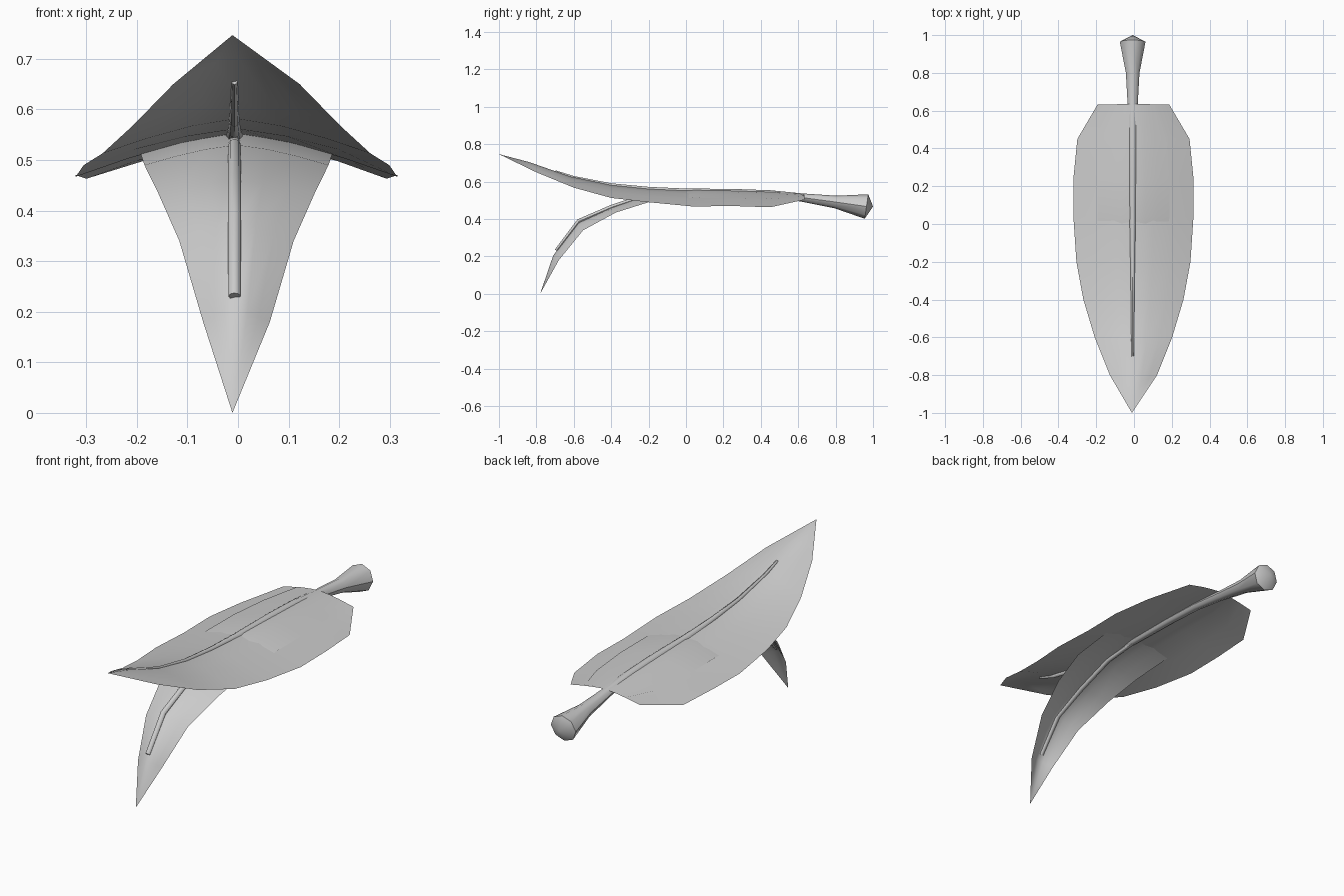
import bpy, bmesh, math
from mathutils import Vector

if "Cube" in bpy.data.objects:
    bpy.data.objects.remove(bpy.data.objects["Cube"])

grey = bpy.data.materials.new("leaf grey")
grey.diffuse_color = (0.6, 0.6, 0.6, 1)
grey.use_nodes = True
grey.node_tree.nodes["Principled BSDF"].inputs["Base Color"].default_value = grey.diffuse_color
CX = -0.003


def finish(name, bm, angle):
    me = bpy.data.meshes.new(name)
    bm.to_mesh(me)
    bm.free()
    ob = bpy.data.objects.new(name, me)
    bpy.context.collection.objects.link(ob)
    me.materials.append(grey)
    for o in bpy.context.selected_objects:
        o.select_set(False)
    ob.select_set(True)
    bpy.context.view_layer.objects.active = ob
    bpy.ops.object.shade_smooth_by_angle(angle=math.radians(angle))
    return ob


def leaf(name, stations):
    """Arched sheet; station = half width, centre (y, z), edge (y, z)."""
    bm = bmesh.new()
    rows = []
    for w, cy, cz, ey, ez in stations:
        if w == 0:
            rows.append([bm.verts.new((CX - 0.008, cy, cz))] * 7)
            continue
        row = []
        for i in range(-3, 4):
            f = abs(i) / 3
            k = f ** 1.4
            row.append(bm.verts.new((CX + w * i / 3, cy + (ey - cy) * k, cz + (ez - cz) * k)))
        rows.append(row)
    for a, b in zip(rows, rows[1:]):
        for i in range(6):
            vs = list(dict.fromkeys([a[i], a[i + 1], b[i + 1], b[i]]))
            bm.faces.new(vs)
    return finish(name, bm, 60)


def tube(name, path, sides=8, cap_y=None):
    """Tapered tube; path point = y, z, radius across, radius up."""
    bm = bmesh.new()
    rings = []
    for n, (y, z, rx, rz) in enumerate(path):
        p, q = path[max(n - 1, 0)], path[min(n + 1, len(path) - 1)]
        t = Vector((0, q[0] - p[0], q[1] - p[1])).normalized()
        up = Vector((0, -t.z, t.y))
        ring = []
        for i in range(sides):
            a = 2 * math.pi * i / sides
            ring.append(bm.verts.new(Vector((-0.007, y, z)) + Vector((rx * math.cos(a), 0, 0)) + up * rz * math.sin(a)))
        rings.append(ring)
    for a, b in zip(rings, rings[1:]):
        for i in range(sides):
            j = (i + 1) % sides
            bm.faces.new((a[i], a[j], b[j], b[i]))
    bm.faces.new(rings[0])
    if cap_y is None:
        bm.faces.new(rings[-1])
    else:
        tip = bm.verts.new((-0.007, cap_y, path[-1][1]))
        for i in range(sides):
            bm.faces.new((rings[-1][i], rings[-1][(i + 1) % sides], tip))
    bmesh.ops.recalc_face_normals(bm, faces=bm.faces)
    return finish(name, bm, 45)


# Large upper leaf, tip raised at the front
leaf("upper_leaf", [
    (0, -1, .747, -1, .747),
    (.125, -.84, .705, -.80, .65),
    (.205, -.62, .628, -.60, .568),
    (.265, -.40, .582, -.40, .513),
    (.302, -.20, .562, -.20, .49),
    (.318, .04, .552, .04, .467),
    (.318, .24, .55, .24, .47),
    (.297, .45, .545, .45, .463),
    (.19, .635, .533, .632, .503)])

# Narrower lower leaf, curling down to the ground
leaf("lower_leaf", [
    (0, -.78, 0, -.78, 0),
    (.066, -.71, .205, -.68, .18),
    (.113, -.575, .38, -.55, .34),
    (.155, -.40, .46, -.375, .435),
    (.182, -.20, .53, -.20, .49),
    (.19, .04, .556, .04, .514),
    (.19, .24, .553, .24, .513),
    (.175, .45, .547, .45, .508),
    (.115, .63, .535, .63, .521)])

# Stem that runs on as the midrib of the upper leaf
tube("stem", [
    (-.70, .655, .006, .006), (-.60, .62, .008, .010), (-.40, .578, .010, .013),
    (-.20, .558, .013, .014), (0, .548, .017, .015), (.25, .545, .020, .016),
    (.45, .536, .022, .018), (.62, .515, .026, .022), (.80, .491, .036, .034),
    (.965, .467, .068, .066)], cap_y=1)

# Midrib of the lower leaf
tube("lower_midrib", [
    (-.693, .231, .012, .010), (-.572, .388, .013, .013), (-.40, .462, .013, .013),
    (-.20, .53, .012, .012), (.04, .548, .010, .010), (.24, .548, .008, .008)])
